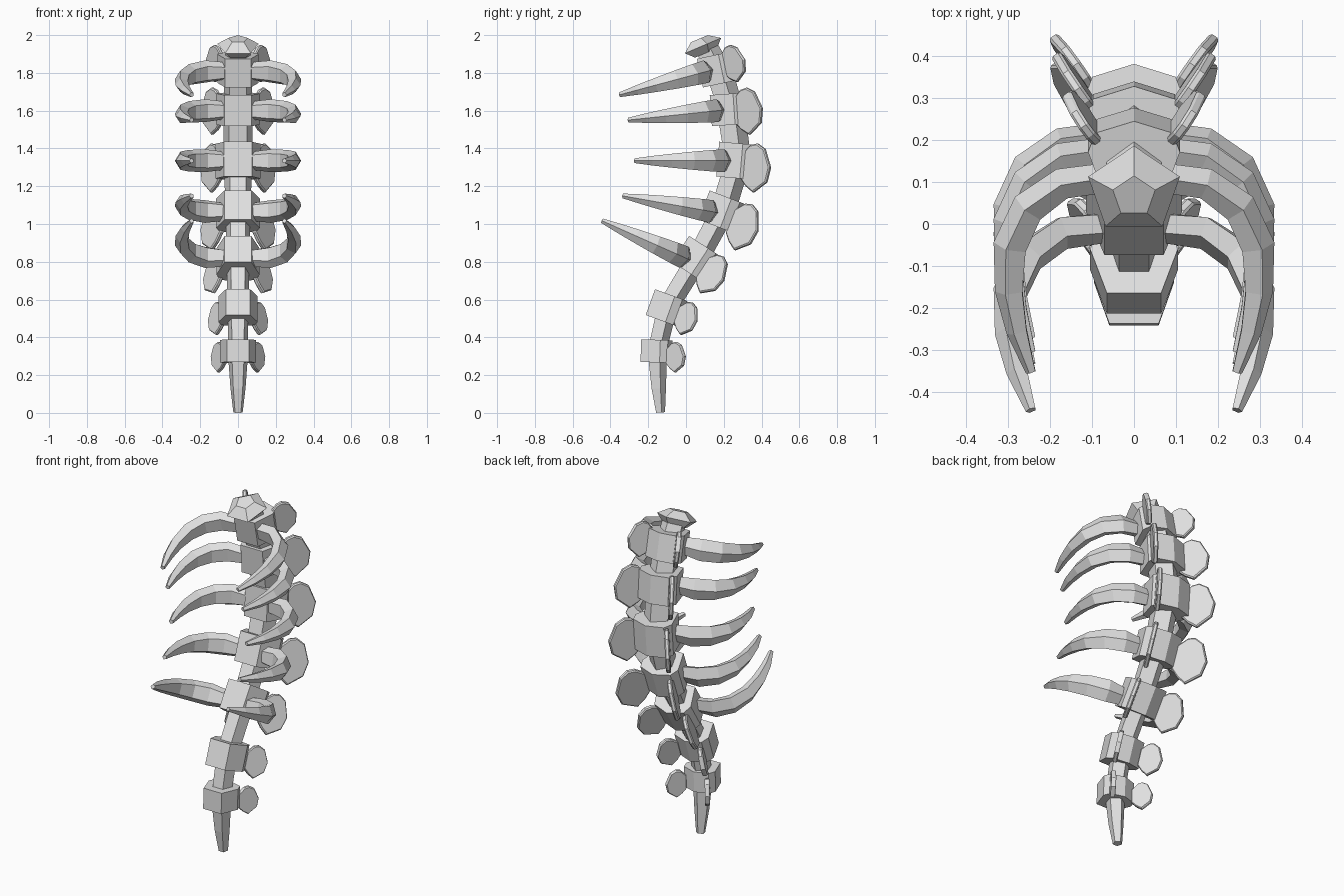
import bpy
import bmesh
from math import sin, cos, pi, radians
from mathutils import Vector, Matrix

cube = bpy.data.objects.get("Cube")
if cube:
    bpy.data.objects.remove(cube, do_unlink=True)

bone = bpy.data.materials.new("bone_grey")
bone.use_nodes = True
colour = (0.75, 0.75, 0.75, 1)
bone.diffuse_color = colour
bone.node_tree.nodes["Principled BSDF"].inputs["Base Color"].default_value = colour


def loft(name, rings, mirrored=False):
    """Skin a row of equal rings and cap both ends."""
    bm = bmesh.new()
    rows = [[bm.verts.new(p) for p in ring] for ring in rings]
    count = len(rows[0])
    for low, high in zip(rows, rows[1:]):
        for i in range(count):
            j = (i + 1) % count
            bm.faces.new((low[i], low[j], high[j], high[i]))
    bm.faces.new(rows[0])
    bm.faces.new(rows[-1])
    bmesh.ops.recalc_face_normals(bm, faces=bm.faces)
    mesh = bpy.data.meshes.new(name)
    bm.to_mesh(mesh)
    bm.free()
    mesh.materials.append(bone)
    obj = bpy.data.objects.new(name, mesh)
    bpy.context.collection.objects.link(obj)
    if mirrored:
        obj.modifiers.new("Mirror", 'MIRROR').use_mirror_merge = False


def frame(y, z, tilt):
    """Local frame whose z axis follows the spine; positive tilt leans back."""
    return Matrix.Translation((0, y, z)) @ Matrix.Rotation(radians(-tilt), 4, 'X')


def pentagon(centre, point_vec, side_vec):
    return [centre + cos(i * 2 * pi / 5) * point_vec + sin(i * 2 * pi / 5) * side_vec
            for i in range(5)]


def spine_ring(y, z, tilt, radius):
    m = frame(y, z, tilt)
    flat = pentagon(Vector(), Vector((0, radius, 0)), Vector((radius, 0, 0)))
    return [m @ p for p in flat]


# y, z, tilt, radius, height, rod radius above
vertebrae = [
    (-.158, .327, 2, .1, .12, .055),
    (-.105, .556, 20, .11, .145, .06),
    (.053, .815, 33, .12, .165, .065),
    (.188, 1.065, 21, .122, .165, .072),
    (.268, 1.335, 5, .124, .185, .078),
    (.23, 1.607, -4, .122, .165, .075),
    (.165, 1.818, -12, .115, .155, .07),
]
# scale, set back, lift of each plate pair
plates = [(.62, .06, -.01), (.7, .07, .004), (.88, .052, .002), (1, .065, -.005),
          (1, .03, 0), (.96, .028, .012), (.77, .036, .036)]

# Body cross-section: narrow front, wide sides, shallow gabled back
half_body = [(.588, -.81), (.95, .2), (.8, .6)]
body_outline = half_body + [(0, .85)] + [(-x, y) for x, y in reversed(half_body)]

# Side plate outline: distance outward, height along the spine
plate_outline = [(0, -.09), (0, .04), (.05, .09), (.09, .1), (.14, .075),
                 (.185, -.02), (.17, -.1), (.09, -.16), (.04, -.13)]
outward = Vector((sin(radians(35)), cos(radians(35)), 0))
across = Vector((outward.y, -outward.x, 0))

for n, ((y, z, tilt, r, h, _), (size, back, lift)) in enumerate(zip(vertebrae, plates), 1):
    m = frame(y, z, tilt)
    # Vertebra body
    loft(f"vertebra_{n}", [[m @ Vector((px * r, py * r, s * h / 2)) for px, py in body_outline]
                           for s in (-1, 1)])
    # Pair of flat plates angled backwards
    root = Vector((.7 * r, back, lift))
    sides = []
    for depth, shrink in ((-.013, .94), (-.007, 1), (.007, 1), (.013, .94)):
        ring = []
        for s, t in plate_outline:
            s, t = .09 + (s - .09) * shrink, -.02 + (t + .02) * shrink
            ring.append(m @ (root + size * (outward * s + Vector((0, 0, t)))
                             + across * depth))
        sides.append(ring)
    loft(f"plate_pair_{n}", sides, mirrored=True)

# Rods linking neighbouring vertebrae
for n, (a, b) in enumerate(zip(vertebrae, vertebrae[1:]), 1):
    loft(f"spine_rod_{n}", [spine_ring(*a[:3], a[5]), spine_ring(*b[:3], a[5] * 1.05)])

# Ribs on the upper five vertebrae: outward, backward, half width, half height
rib_path = [(.07, -.062, .036, .05), (.17, -.075, .037, .064), (.25, -.135, .042, .06),
            (.292, -.23, .043, .051), (.295, -.34, .036, .039), (.277, -.44, .027, .027),
            (.245, -.54, .013, .013)]
# y, z, pitch of each pair
ribs = [(.05, .797, -24), (.198, 1.055, -10), (.268, 1.335, 0),
        (.232, 1.607, 6), (.17, 1.824, 15)]
for n, (y, z, pitch) in enumerate(ribs, 3):
    m = frame(y, z, -pitch)
    points = [Vector((x, u, 0)) for x, u, _, _ in rib_path]
    rings = []
    for i, p in enumerate(points):
        along = (points[min(i + 1, 6)] - points[max(i - 1, 0)]).normalized()
        outer = Vector((-along.y, along.x, 0)) * rib_path[i][2]
        up = Vector((0, 0, rib_path[i][3]))
        rings.append([m @ q for q in pentagon(p, outer, up)])
    loft(f"rib_pair_{n}", rings, mirrored=True)

# Tail spike
loft("tail_spike", [spine_ring(-.137, .002, -4, .026), spine_ring(-.148, .13, -3, .042),
                    spine_ring(-.156, .3, 0, .055)])

# Neck and top cap
loft("neck_rod", [spine_ring(.165, 1.815, -17, .07), spine_ring(.11, 1.92, -23, .068)])
loft("top_cap", [spine_ring(.1, 1.903, -23, .07), spine_ring(.08, 1.94, -23, .115),
                 spine_ring(.066, 1.979, -23, .053)])
